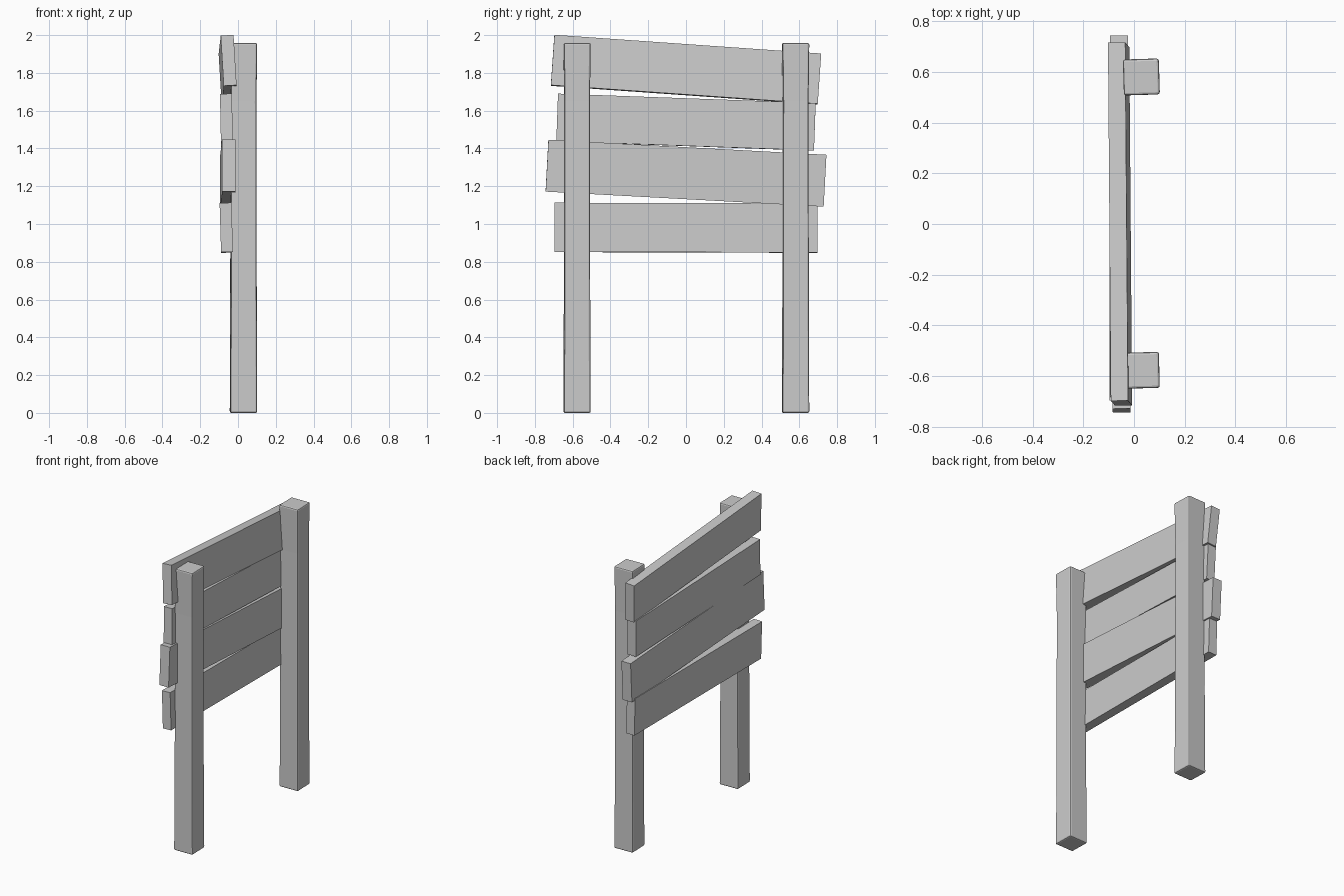
import bpy, bmesh
from mathutils import Matrix, Euler

if "Cube" in bpy.data.objects:
    bpy.data.objects.remove(bpy.data.objects["Cube"])


def finish(bm, name):
    bmesh.ops.recalc_face_normals(bm, faces=bm.faces)
    mesh = bpy.data.meshes.new(name)
    bm.to_mesh(mesh)
    bm.free()
    obj = bpy.data.objects.new(name, mesh)
    bpy.context.collection.objects.link(obj)
    return obj


def plank(name, loc, size, rot):
    bm = bmesh.new()
    m = Matrix.LocRotScale(loc, Euler(rot), size)
    bmesh.ops.create_cube(bm, size=1, matrix=m)
    return finish(bm, name)


def post(name, x, y, yaw):
    # stacked square rings, slightly waisted between flared ends
    bm = bmesh.new()
    rings = []
    for z, h in ((0, 0.071), (0.35, 0.069), (1.65, 0.067), (1.958, 0.071)):
        rings.append([bm.verts.new((sx * h, sy * h, z))
                      for sx, sy in ((-1, -1), (1, -1), (1, 1), (-1, 1))])
    bm.faces.new(rings[0])
    bm.faces.new(rings[-1])
    for a, b in zip(rings, rings[1:]):
        for i in range(4):
            j = (i + 1) % 4
            bm.faces.new((a[i], a[j], b[j], b[i]))
    bmesh.ops.rotate(bm, verts=bm.verts, matrix=Matrix.Rotation(yaw, 3, 'Z'))
    obj = finish(bm, name)
    obj.location = (x, y, 0)
    bev = obj.modifiers.new("soft_edges", 'BEVEL')
    bev.width = 0.009
    bev.segments = 2
    bev.limit_method = 'ANGLE'
    return obj


# two upright posts
post("front_post", 0.029, -0.577, 0.025)
post("back_post", 0.029, 0.580, 0.03)

# four crooked boards, top to bottom
plank("board_1", (-0.055, 0, 1.817), (0.068, 1.416, 0.267), (-0.07, -0.06, 0.012))
plank("board_2", (-0.061, 0, 1.539), (0.063, 1.365, 0.252), (-0.036, -0.02, 0))
plank("board_3", (-0.054, 0, 1.269), (0.070, 1.474, 0.275), (-0.054, 0, 0.007))
plank("board_4", (-0.062, 0, 0.980), (0.063, 1.393, 0.260), (-0.003, -0.03, 0))
